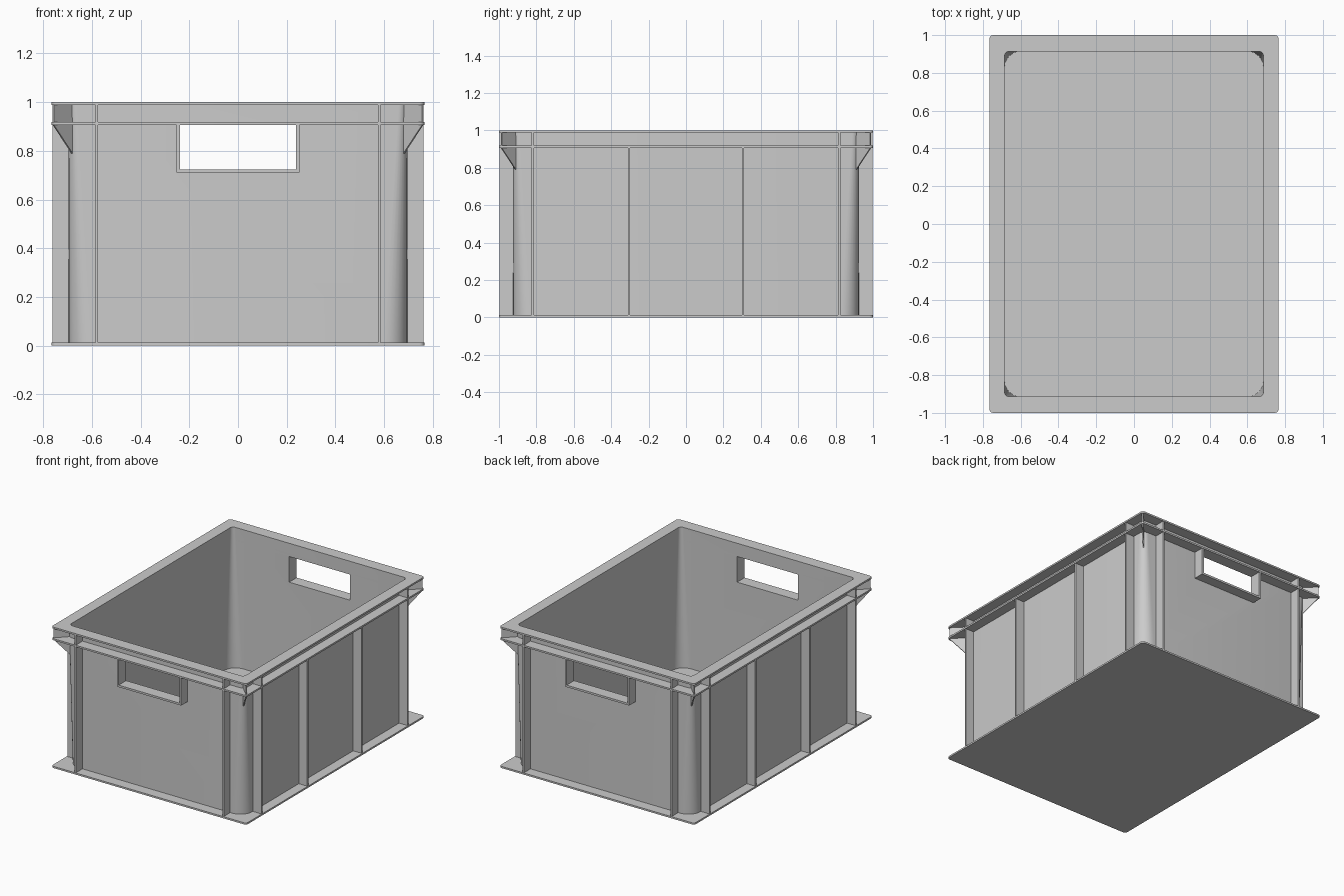
import bpy, bmesh, math
from mathutils import Vector

if "Cube" in bpy.data.objects:
    bpy.data.objects.remove(bpy.data.objects["Cube"])

HX, HY = 0.765, 1.0          # outer half sizes
WX, WY = 0.695, 0.924        # wall outside half sizes
IX, IY = 0.685, 0.914        # wall inside half sizes
LOW, TOP = 0.906, 0.988      # undersides of the two flanges
PLATE = 0.012


def outline(hx, hy, r, z, seg=8):
    pts = []
    for k, (sx, sy) in enumerate(((1, 1), (-1, 1), (-1, -1), (1, -1))):
        for i in range(seg + 1):
            a = math.pi / 2 * (k + i / seg)
            pts.append((sx * (hx - r) + r * math.cos(a), sy * (hy - r) + r * math.sin(a), z))
    return pts


def finish(bm, name, smooth=True):
    bmesh.ops.recalc_face_normals(bm, faces=bm.faces)
    mesh = bpy.data.meshes.new(name)
    bm.to_mesh(mesh)
    bm.free()
    ob = bpy.data.objects.new(name, mesh)
    bpy.context.collection.objects.link(ob)
    bpy.ops.object.select_all(action='DESELECT')
    ob.select_set(True)
    bpy.context.view_layer.objects.active = ob
    if smooth:
        bpy.ops.object.shade_smooth_by_angle(angle=math.radians(30))
    return ob


def loft(name, rings, caps):
    """Skin a list of outlines; end caps, or closed back to the first ring."""
    bm = bmesh.new()
    loops = [[bm.verts.new(p) for p in ring] for ring in rings]
    n = len(loops[0])
    for a, b in zip(loops, loops[1:] if caps else loops[1:] + loops[:1]):
        for i in range(n):
            j = (i + 1) % n
            bm.faces.new((a[i], a[j], b[j], b[i]))
    if caps:
        bm.faces.new(loops[0])
        bm.faces.new(loops[-1])
    return finish(bm, name)


def box(name, x0, x1, y0, y1, z0, z1):
    bm = bmesh.new()
    bmesh.ops.create_cube(bm, size=1)
    for v in bm.verts:
        v.co = Vector(((x0 + x1) / 2 + v.co.x * (x1 - x0),
                       (y0 + y1) / 2 + v.co.y * (y1 - y0),
                       (z0 + z1) / 2 + v.co.z * (z1 - z0)))
    return finish(bm, name, False)


def span(s, a, b):
    return sorted((s * a, s * b))


# Base plate
loft("base_plate", [outline(HX, HY, 0.02, 0), outline(HX, HY, 0.02, PLATE)], True)

# Tub walls: corner radius opens up towards the floor
walls = loft("tub_walls", [
    outline(WX, WY, 0.095, PLATE / 2), outline(WX, WY, 0.035, 0.995),
    outline(IX, IY, 0.025, 0.995), outline(IX, IY, 0.085, PLATE / 2)], False)

# Handle openings cut through both end walls
cutter = box("handle_cutter", -0.238, 0.238, -1.2, 1.2, 0.724, LOW)
cutter.hide_render = True
mod = walls.modifiers.new("handles", 'BOOLEAN')
mod.object = cutter
mod.solver = 'EXACT'
bpy.context.view_layer.objects.active = walls
bpy.ops.object.modifier_apply(modifier="handles")
bpy.data.objects.remove(cutter)

# Top and lower flanges
for name, z in (("top_flange", TOP), ("lower_flange", LOW)):
    loft(name, [
        outline(HX, HY, 0.02, z), outline(HX, HY, 0.02, z + PLATE),
        outline(IX, IY, 0.025, z + PLATE), outline(IX, IY, 0.025, z)], False)

T = 0.006  # half rib thickness
for s in (-1, 1):
    # End ribs, beside the corners
    for x in (-0.58, 0.58):
        box("end_rib", x - T, x + T, *span(s, WY - 0.004, HY - 0.004), PLATE / 2, TOP + 0.004)
    # Side ribs: corner ones reach the top, middle ones stop at the lower flange
    for y in (-0.82, -0.305, 0.305, 0.82):
        top = TOP + 0.004 if abs(y) > 0.5 else LOW + 0.004
        box("side_rib", *span(s, WX - 0.004, HX - 0.004), y - T, y + T, PLATE / 2, top)
    # Handle surround
    for sx in (-1, 1):
        box("handle_side", *span(sx, 0.238, 0.252), *span(s, IY + 0.001, HY - 0.002), 0.71, LOW + 0.004)
    box("handle_bottom", -0.25, 0.25, *span(s, IY + 0.001, HY - 0.002), 0.71, 0.724)

# Diagonal corner gussets
profile = [(0.682, 0.79), (0.758, LOW), (0.758, TOP + 0.004), (0.682, TOP + 0.004)]
for sx in (-1, 1):
    for sy in (-1, 1):
        bm = bmesh.new()
        side = Vector((sx, -sy, 0)).normalized() * 0.004
        pts = [Vector((sx * x, sy * (x + WY - WX), z)) for x, z in profile]
        a = [bm.verts.new(p + side) for p in pts]
        b = [bm.verts.new(p - side) for p in pts]
        bm.faces.new(a)
        bm.faces.new(b[::-1])
        for i in range(4):
            j = (i + 1) % 4
            bm.faces.new((a[i], b[i], b[j], a[j]))
        finish(bm, "corner_gusset", False)
